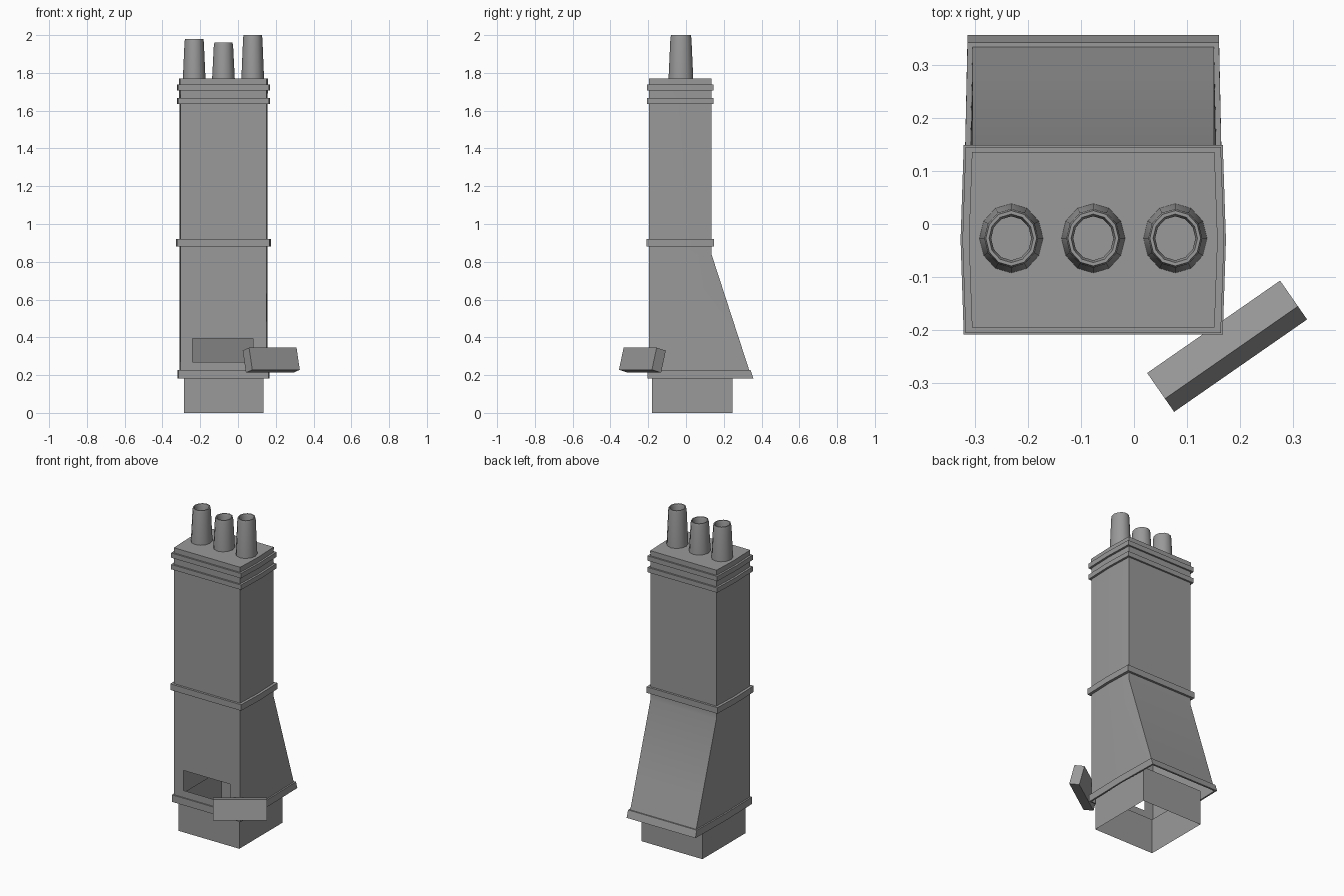
import bpy, math

if "Cube" in bpy.data.objects:
    bpy.data.objects.remove(bpy.data.objects["Cube"])

CX, CY = -0.077, -0.027          # axis of the stack
HW, FRONT, BACK = 0.228, -0.195, 0.135

grey = bpy.data.materials.new("dark_grey")
grey.diffuse_color = (0.32, 0.32, 0.32, 1)
grey.use_nodes = True
grey.node_tree.nodes["Principled BSDF"].inputs["Base Color"].default_value = grey.diffuse_color


def finish(ob):
    """Dark grey, smooth with sharp edges kept."""
    ob.data.materials.append(grey)
    bpy.ops.object.select_all(action='DESELECT')
    ob.select_set(True)
    bpy.context.view_layer.objects.active = ob
    bpy.ops.object.shade_smooth_by_angle(angle=math.radians(35))


def loft(name, rings, cap=False, skip=()):
    """Skin counter-clockwise rings; skip holds (ring, side) openings."""
    n = len(rings[0])
    verts = [p for r in rings for p in r]
    faces = []
    for k in range(len(rings) - 1):
        for i in range(n):
            if (k, i) not in skip:
                j = (i + 1) % n
                faces.append((k*n + i, k*n + j, (k+1)*n + j, (k+1)*n + i))
    if cap:
        faces.append(tuple(range((len(rings) - 1)*n, len(rings)*n)))
    me = bpy.data.meshes.new(name)
    me.from_pydata(verts, [], faces)
    ob = bpy.data.objects.new(name, me)
    bpy.context.collection.objects.link(ob)
    finish(ob)


def section(z, grow=0.0, back=BACK):
    """Stack outline: two front points frame the hatch, sides bulge slightly."""
    gx = grow * 1.2
    l, r, f, b = CX - HW - gx, CX + HW + gx, FRONT - grow, back + grow
    m = (f + b) / 2
    return [(l, f, z), (-0.24, f, z), (0.08, f, z), (r, f, z),
            (r + 0.006, m, z), (r, b, z), (l, b, z), (l - 0.006, m, z)]


def slope(z):
    return BACK + (0.335 - BACK) * (0.84 - z) / (0.84 - 0.225)


# Square foot, an open tube
foot = [(-0.285, -0.18), (0.135, -0.18), (0.135, 0.245), (-0.285, 0.245)]
loft("foot", [[(x, y, z) for x, y in foot] for z in (0.0, 0.22)])

# Collar at the bottom of the sloping stack
loft("lower_collar", [section(0.182, 0, slope(0.182) - 0.004),
                      section(0.182, 0.008, slope(0.182)),
                      section(0.226, 0.008, slope(0.226)),
                      section(0.226, 0, slope(0.226))])

# Sloping lower stack with the hatch opening in its front
loft("lower_stack", [section(z, 0, slope(z)) for z in (0.182, 0.27, 0.395, 0.84)]
     + [section(0.885)], skip={(1, 1)})


# Bands around the stack
def band(name, z0, z1, grow):
    loft(name, [section(z0), section(z0, grow), section(z1, grow), section(z1)])


band("middle_band", 0.882, 0.92, 0.014)
band("cornice_lower", 1.636, 1.666, 0.011)
band("cornice_upper", 1.708, 1.738, 0.011)

# Upper stack with closed roof
loft("upper_stack", [section(0.88), section(1.636), section(1.77, 0.001)], cap=True)


# Three hollow tapered pots
def pot(name, x, top, sides=12):
    profile = [(0.060, 1.77), (0.051, top - 0.015), (0.048, top),
               (0.042, top), (0.038, top - 0.015), (0.038, 1.775)]
    loft(name, [[(x + r*math.cos(2*math.pi*i/sides),
                  CY + 1.09*r*math.sin(2*math.pi*i/sides), z)
                 for i in range(sides)] for r, z in profile], cap=True)


for name, x, top in (("pot_left", -0.232, 1.98), ("pot_middle", CX, 1.96),
                     ("pot_right", 0.078, 2.0)):
    pot(name, x, top)

# Hatch door, swung open and tilted
bpy.ops.mesh.primitive_cube_add(size=1, location=(0.176, -0.231, 0.279))
door = bpy.context.object
door.name = "hatch_door"
door.scale = (0.306, 0.061, 0.121)
door.rotation_euler = (math.radians(-14.5), 0, math.radians(34.8))
finish(door)
